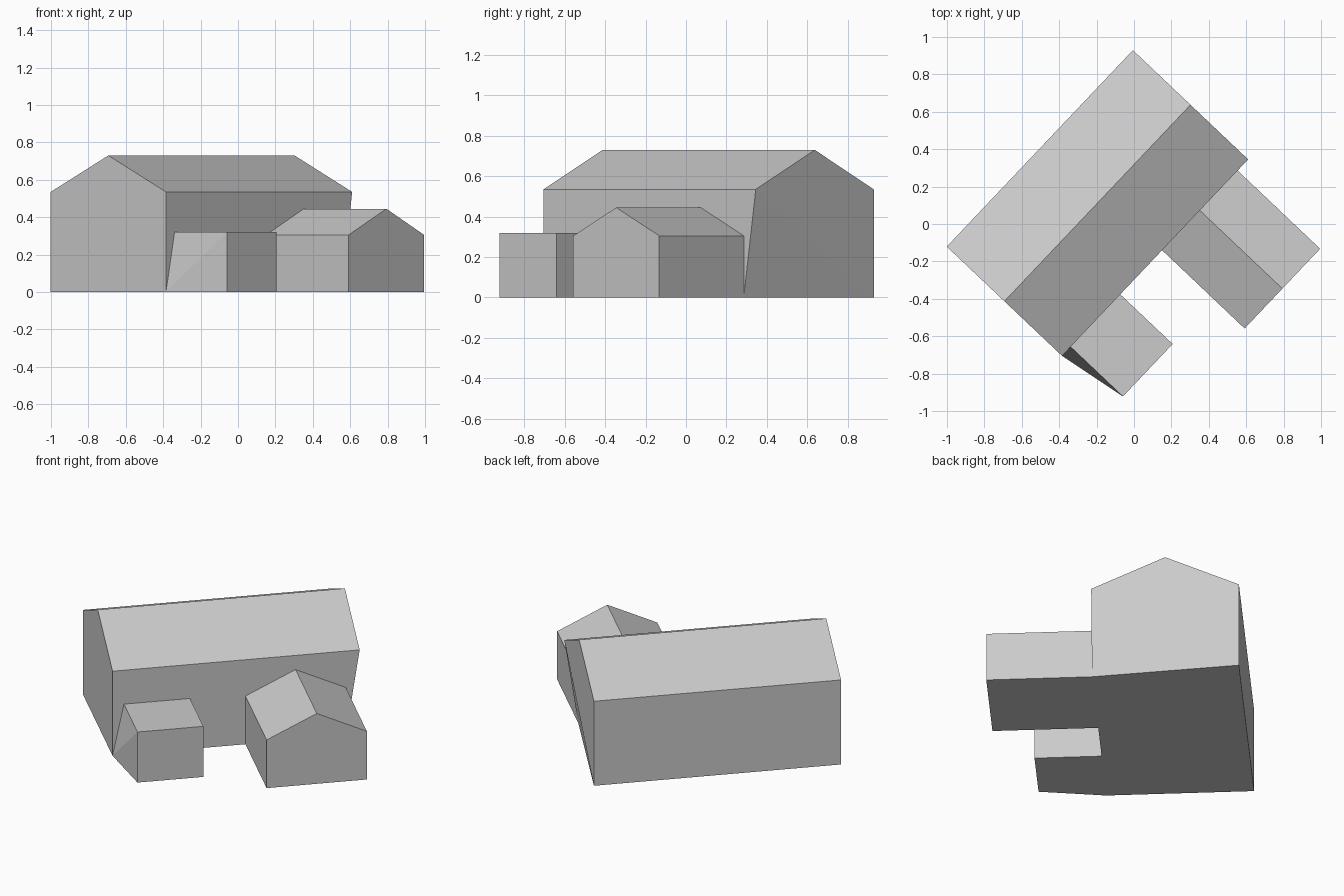
import bpy, bmesh, math
from mathutils import Vector

cube = bpy.data.objects.get("Cube")
if cube:
    bpy.data.objects.remove(cube, do_unlink=True)

# One plain grey for every part
GREY = (0.6, 0.6, 0.6, 1.0)
mat = bpy.data.materials.new("plain_grey")
mat.use_nodes = True
mat.diffuse_color = GREY
bsdf = mat.node_tree.nodes["Principled BSDF"]
bsdf.inputs["Base Color"].default_value = GREY
bsdf.inputs["Roughness"].default_value = 0.9

# All parts share a frame: origin at the hall's front corner, x along its long
# inner wall, y across the hall, so the two extensions grow towards -y.
CORNER = Vector((-0.385, -0.705, 0))
ANGLE = math.atan2(1.05, 0.995)


def house_profile(a, b, eave, ridge):
    """Pentagon outline of a gabled building between a and b."""
    return [(a, 0), (a, eave), ((a + b) / 2, ridge), (b, eave), (b, 0)]


def prism(name, points, sweep, capped_start=True, pull=None, crease=None):
    """Sweep an outline; pull = (vertex, x), crease = (vertex, vertex)."""
    bm = bmesh.new()
    start = [bm.verts.new(p) for p in points]
    end = [bm.verts.new(p + sweep) for p in points]
    n = len(points)
    for i in range(n):
        j = (i + 1) % n
        bm.faces.new((start[i], start[j], end[j], end[i]))
    bm.faces.new(end)
    if capped_start:
        bm.faces.new(start)
    verts = start + end
    # Fold one wall into two planes and shift a ground corner
    if crease:
        a, b = (verts[i] for i in crease)
        wall = next(f for f in bm.faces if a in f.verts and b in f.verts)
        bmesh.utils.face_split(wall, a, b)
    if pull:
        verts[pull[0]].co.x = pull[1]
    bmesh.ops.recalc_face_normals(bm, faces=bm.faces)
    mesh = bpy.data.meshes.new(name)
    bm.to_mesh(mesh)
    bm.free()
    mesh.materials.append(mat)
    obj = bpy.data.objects.new(name, mesh)
    obj.location = CORNER
    obj.rotation_euler.z = ANGLE
    bpy.context.collection.objects.link(obj)
    return obj


# Main hall: long gabled block, its far inner ground corner drawn in to the wing
WING_END = 1.365
hall = [Vector((0, y, z)) for y, z in house_profile(0, 0.849, 0.535, 0.73)]
prism("main_hall", hall, Vector((1.447, 0, 0)), pull=(5, WING_END), crease=(6, 9))

# Side wing: lower gabled block standing out from the hall
wing = [Vector((x, 0, z)) for x, z in house_profile(0.778, WING_END, 0.305, 0.445)]
prism("side_wing", wing, Vector((0, -0.608, 0)), capped_start=False)

# Flat annex: box whose outer wall folds back to the hall's ground corner
box = [(0.067, 0), (0.067, 0.32), (0.453, 0.32), (0.453, 0)]
annex = [Vector((x, 0, z)) for x, z in box]
prism("flat_annex", annex, Vector((0, -0.386, 0)), capped_start=False,
      pull=(0, 0), crease=(0, 5))
